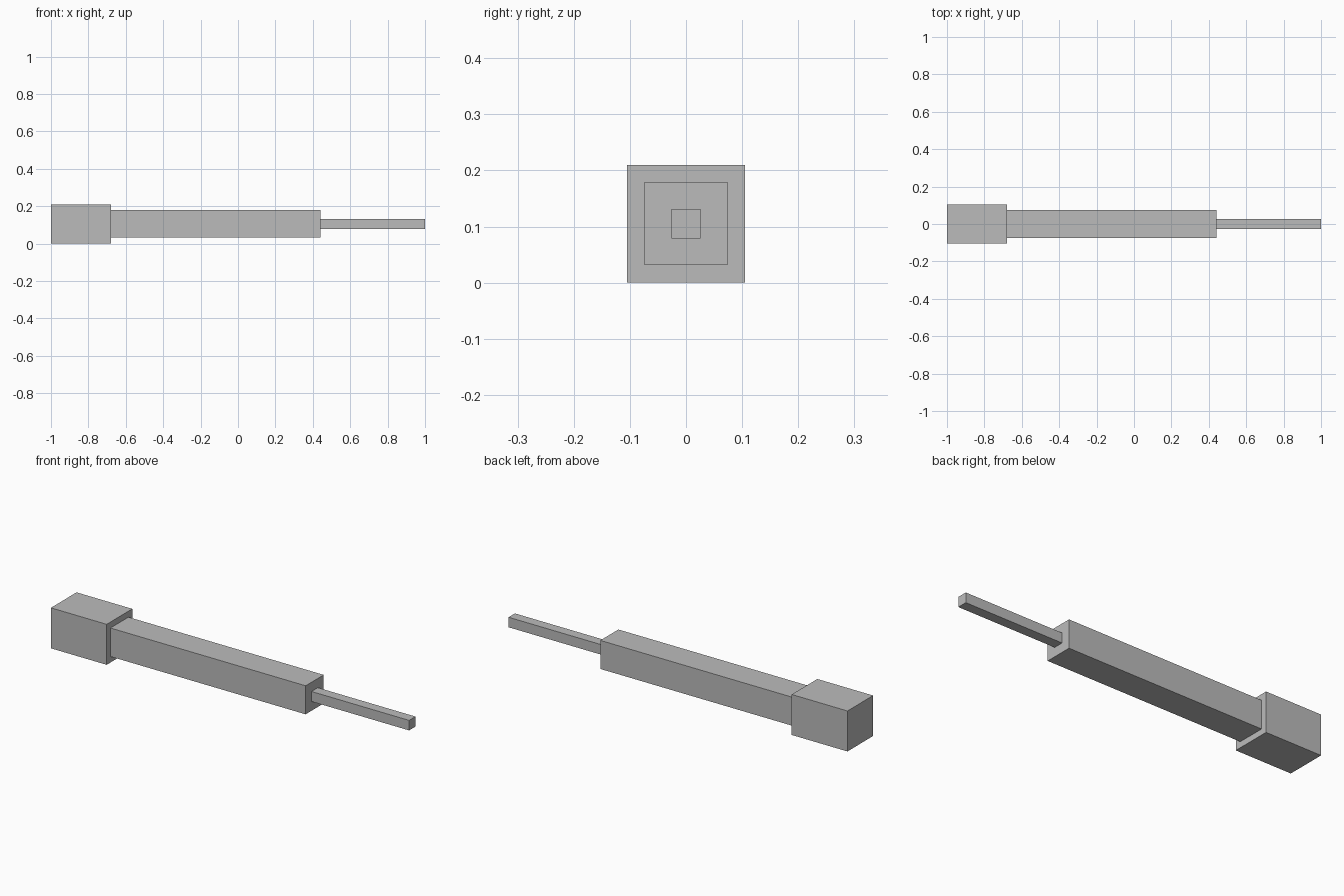
import bpy

cube = bpy.data.objects.get("Cube")
if cube:
    bpy.data.objects.remove(cube, do_unlink=True)

GREY = (0.5, 0.5, 0.5, 1.0)
grey = bpy.data.materials.new("plain_grey")
grey.use_nodes = True
grey.diffuse_color = GREY
grey.node_tree.nodes["Principled BSDF"].inputs["Base Color"].default_value = GREY

AXIS_HEIGHT = 0.105


def square_bar(name, x_start, x_end, width):
    """Square bar lying along x, centred on the shared axis."""
    bpy.ops.mesh.primitive_cube_add(
        size=1, location=((x_start + x_end) / 2, 0, AXIS_HEIGHT))
    bar = bpy.context.object
    bar.name = name
    bar.scale = (x_end - x_start, width, width)
    bpy.ops.object.transform_apply(location=False, rotation=False, scale=True)
    bar.data.materials.append(grey)
    return bar


# Three stepped sections, end to end
square_bar("end_block", -1.0, -0.68, 0.21)
square_bar("main_shaft", -0.68, 0.44, 0.148)
square_bar("thin_tip", 0.44, 1.0, 0.052)
